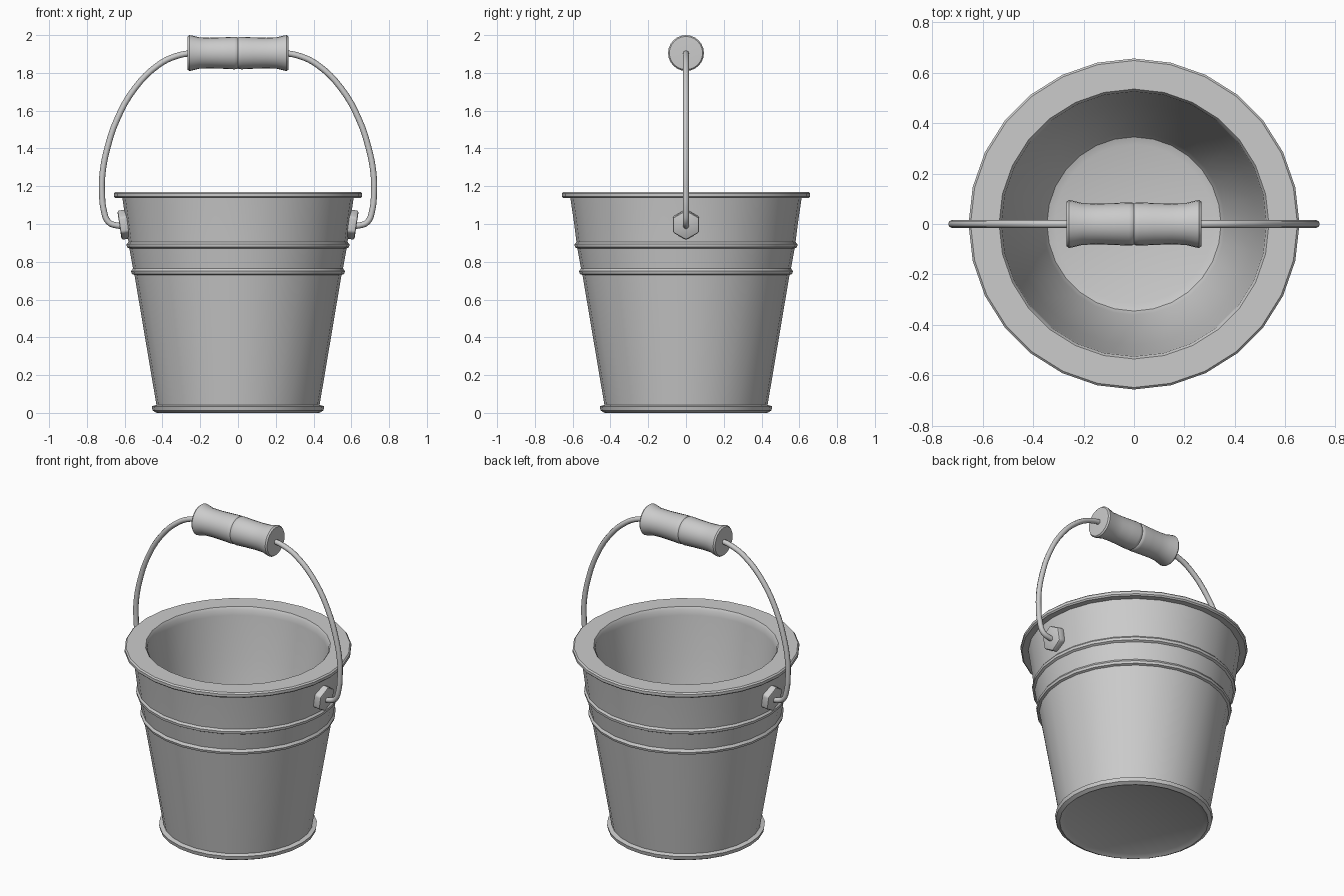
import bpy
import bmesh
import math
from mathutils import Matrix, Vector

if "Cube" in bpy.data.objects:
    bpy.data.objects.remove(bpy.data.objects["Cube"])

GREY = (0.6, 0.6, 0.6, 1)
metal = bpy.data.materials.new("plain grey")
metal.use_nodes = True
metal.diffuse_color = GREY
metal.node_tree.nodes["Principled BSDF"].inputs["Base Color"].default_value = GREY


def finish(name, bm, angle):
    """Turn a bmesh into a smooth shaded object."""
    bmesh.ops.recalc_face_normals(bm, faces=bm.faces)
    mesh = bpy.data.meshes.new(name)
    bm.to_mesh(mesh)
    bm.free()
    mesh.materials.append(metal)
    obj = bpy.data.objects.new(name, mesh)
    bpy.context.collection.objects.link(obj)
    bpy.ops.object.select_all(action="DESELECT")
    obj.select_set(True)
    bpy.context.view_layer.objects.active = obj
    bpy.ops.object.shade_smooth_by_angle(angle=math.radians(angle))
    return obj


def lathe(name, profile, sides, matrix=Matrix(), angle=40):
    """Spin a closed (radius, height) profile whose ends lie on the axis."""
    bm = bmesh.new()
    verts = [bm.verts.new((r, 0, z)) for r, z in profile]
    edges = [bm.edges.new(pair) for pair in zip(verts, verts[1:])]
    bmesh.ops.spin(bm, geom=verts + edges, axis=(0, 0, 1), cent=(0, 0, 0),
                   angle=math.tau, steps=sides)
    bmesh.ops.remove_doubles(bm, verts=bm.verts, dist=0.0005)
    bmesh.ops.transform(bm, matrix=matrix, verts=bm.verts)
    return finish(name, bm, angle)


# Pail: foot ring, tapered wall with two beads, flat rim and inside
lathe("pail", [
    (0, 0.015), (0.40, 0.015), (0.43, 0), (0.452, 0.012), (0.457, 0.035),
    (0.432, 0.042), (0.548, 0.73), (0.562, 0.735), (0.566, 0.75),
    (0.556, 0.765), (0.575, 0.87), (0.588, 0.877), (0.59, 0.893),
    (0.58, 0.905), (0.592, 1.0), (0.612, 1.137), (0.648, 1.137),
    (0.656, 1.145), (0.656, 1.162), (0.648, 1.17), (0.535, 1.17),
    (0.525, 1.155), (0.522, 1.12), (0.48, 0.86), (0.36, 0.085),
    (0.345, 0.06), (0.315, 0.05), (0, 0.05),
], 28)

# Grip: two flared halves meeting in a thin groove
half = [(0.070, 0.268), (0.088, 0.267), (0.095, 0.258), (0.093, 0.245),
        (0.083, 0.205), (0.081, 0.15), (0.083, 0.08), (0.086, 0.02),
        (0.085, 0.006)]
grip = [(0, 0.268)] + half + [(0.080, 0)]
grip += [(r, -x) for r, x in reversed(half)] + [(0, -0.268)]
lathe("grip", grip, 24,
      Matrix.Translation((0, 0, 1.905)) @ Matrix.Rotation(math.pi / 2, 4, "Y"))

# Bail: bent wire from ear to ear, passing through the grip
arm = [(0.59, 0.99), (0.64, 0.992), (0.685, 1.01), (0.71, 1.07), (0.72, 1.17),
       (0.717, 1.27), (0.692, 1.40), (0.642, 1.55), (0.545, 1.72),
       (0.42, 1.843), (0.33, 1.888), (0.24, 1.905)]
path = [(-x, z) for x, z in arm] + [(x, z) for x, z in reversed(arm)]
curve = bpy.data.curves.new("bail_wire", "CURVE")
curve.dimensions = "3D"
curve.bevel_depth = 0.016
curve.bevel_resolution = 2
curve.resolution_u = 4
curve.use_fill_caps = True
curve.materials.append(metal)
spline = curve.splines.new("BEZIER")
spline.bezier_points.add(len(path) - 1)
for point, (x, z) in zip(spline.bezier_points, path):
    point.co = (x, 0, z)
    point.handle_left_type = point.handle_right_type = "AUTO"
bail = bpy.data.objects.new("bail_wire", curve)
bpy.context.collection.objects.link(bail)

# Ears: bevelled six-sided plates leaning with the wall
for side, name in ((1, "left_ear"), (-1, "right_ear")):
    bm = bmesh.new()
    bmesh.ops.create_cone(bm, cap_ends=True, segments=6, radius1=0.08,
                          radius2=0.08, depth=0.05)
    bmesh.ops.bevel(bm, geom=bm.edges[:], offset=0.01, segments=2,
                    affect="EDGES", profile=0.5)
    lean = Vector((side, 0, -0.15)).to_track_quat("Z", "Y").to_matrix().to_4x4()
    # Keep two corners of each plate pointing sideways along y
    turn = Matrix.Rotation(math.pi / 2, 4, "Z")
    along = lean.to_3x3() @ Vector((0, 1, 0))
    if abs(along.y) > 0.5:
        turn = Matrix.Rotation(math.pi / 2, 4, "Z")
    else:
        turn = Matrix()
    place = Matrix.Translation((side * 0.603, 0, 0.997)) @ lean @ turn
    bmesh.ops.transform(bm, matrix=place, verts=bm.verts)
    finish(name, bm, 40)
